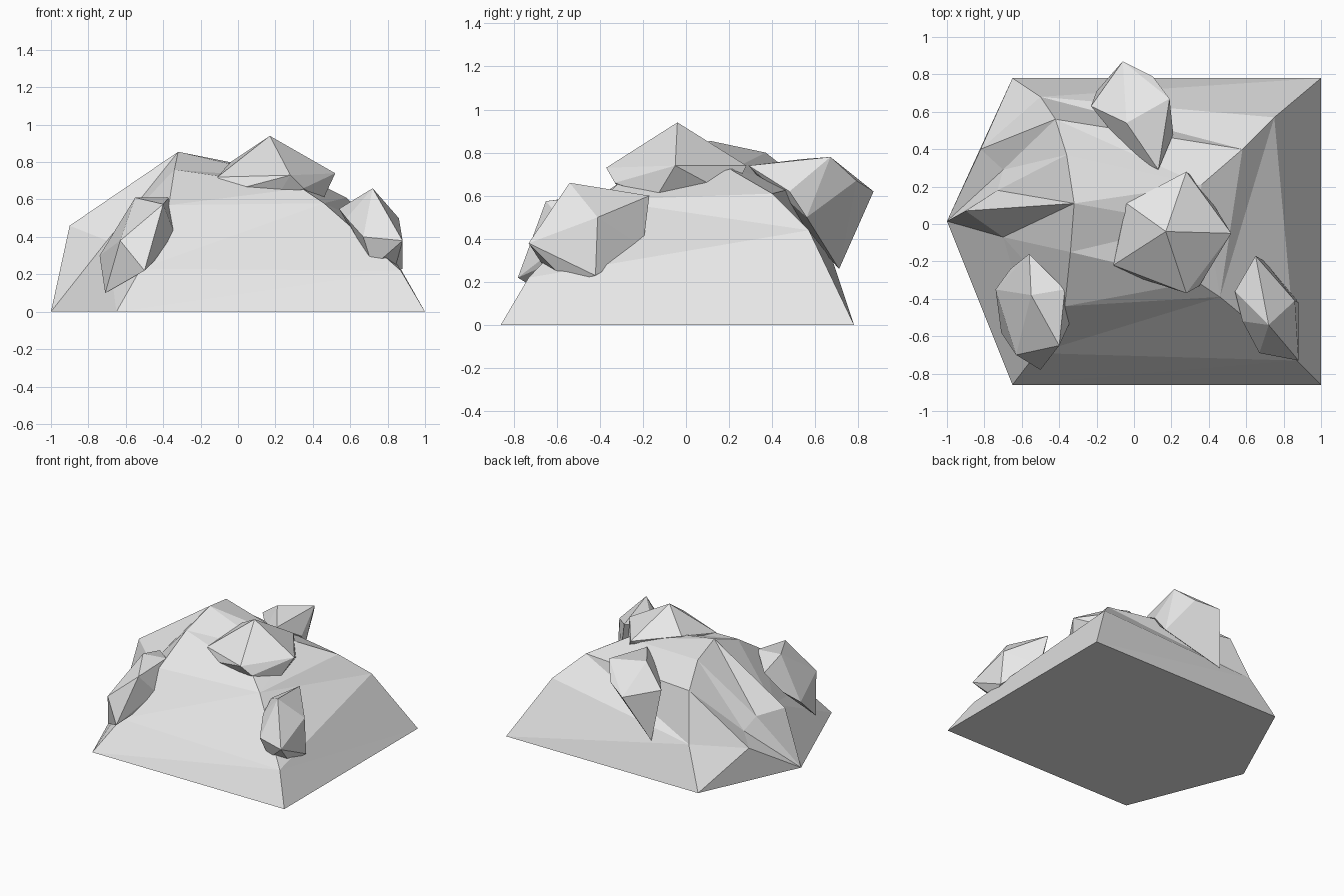
import bpy
import bmesh

cube = bpy.data.objects.get("Cube")
if cube:
    bpy.data.objects.remove(cube, do_unlink=True)

# Single stone colour
stone = bpy.data.materials.new("grey_stone")
stone.use_nodes = True
stone.diffuse_color = (0.8, 0.8, 0.8, 1)
stone.node_tree.nodes["Principled BSDF"].inputs["Base Color"].default_value = stone.diffuse_color


def finish_object(name, mesh_builder):
    """Store a bmesh as a flat shaded stone object."""
    bmesh.ops.recalc_face_normals(mesh_builder, faces=mesh_builder.faces[:])
    mesh = bpy.data.meshes.new(name)
    mesh_builder.to_mesh(mesh)
    mesh_builder.free()
    mesh.materials.append(stone)
    part = bpy.data.objects.new(name, mesh)
    bpy.context.collection.objects.link(part)
    return part


def make_boulder(name, corners):
    """Wrap a faceted convex boulder around its corner points."""
    builder = bmesh.new()
    for corner in corners:
        builder.verts.new(corner)
    hull = bmesh.ops.convex_hull(builder, input=builder.verts[:])
    unused = {v for v in hull["geom_interior"] + hull["geom_unused"]
              if isinstance(v, bmesh.types.BMVert)}
    bmesh.ops.delete(builder, geom=list(unused), context="VERTS")
    return finish_object(name, builder)


def make_mound(name, left_ridge, right_ridge, spur, tip):
    """Loft the mound between two arched ridges, then close both ends."""
    builder = bmesh.new()
    left = [builder.verts.new(p) for p in left_ridge]
    right = [builder.verts.new(p) for p in right_ridge]
    gully = [builder.verts.new(p) for p in spur]
    toe = builder.verts.new(tip)
    last = len(left) - 1

    # Top surface, from the back foot over to the front foot
    for i in range(last):
        builder.faces.new((left[i], left[i + 1], right[i + 1], right[i]))

    # Steep right-hand end, in level bands
    middle = last // 2
    for i in range(middle - 1):
        builder.faces.new((right[i], right[i + 1], right[last - i - 1], right[last - i]))
    builder.faces.new(right[middle - 1:middle + 2])

    # Creased end around the toe
    rim = [left[0]] + gully + [left[last]]
    for a, b in zip(rim, rim[1:]):
        builder.faces.new((toe, a, b))
    low, inner, upper, crest, shoulder = gully
    foot, bend, back, brow, peak = left[:middle + 1]
    for face in ((foot, bend, low), (bend, back, low), (low, back, inner),
                 (back, brow, inner), (inner, brow, upper), (brow, peak, upper),
                 (upper, peak, crest), (crest, peak, shoulder)):
        builder.faces.new(face)
    for a, b in zip(left[middle:], left[middle + 1:]):
        builder.faces.new((shoulder, a, b))

    # Flat underside
    builder.faces.new((left[0], right[0], right[last], left[last], toe))
    bmesh.ops.triangulate(builder, faces=[f for f in builder.faces if len(f.verts) == 4])
    return finish_object(name, builder)


# Main mound
make_mound(
    "rock_mound",
    left_ridge=[(-.65, .78, 0), (-.5, .68, .3), (-.42, .56, .65), (-.36, .37, .8),
                (-.32, .11, .855), (-.34, -.15, .76), (-.37, -.44, .57),
                (-.52, -.69, .23), (-.65, -.86, 0)],
    right_ridge=[(1, .78, 0), (.75, .57, .44), (.58, .4, .61), (.36, .21, .72),
                 (.3, 0, .71), (.34, -.31, .66), (.46, -.39, .58),
                 (.87, -.73, .22), (1, -.86, 0)],
    spur=[(-.82, .4, .25), (-.7, .29, .31), (-.73, .18, .39),
          (-.9, .07, .46), (-.7, -.07, .38)],
    tip=(-1, .015, 0),
)

# Boulders resting on the mound
boulders = {
    "summit_boulder": [
        (.17, -.04, .94), (.28, .28, .74), (-.04, .11, .8), (-.11, -.22, .72),
        (.28, -.37, .73), (.52, -.05, .74), (.35, -.33, .66), (.2, -.28, .6),
        (-.06, -.26, .64), (.45, -.14, .59), (.36, .21, .6), (-.08, 0, .62)],
    "back_boulder": [
        (.19, .67, .78), (-.04, .54, .77), (-.06, .87, .62), (.13, .29, .74),
        (-.23, .63, .63), (-.2, .71, .26), (-.13, .78, .48), (.1, .79, .67),
        (.21, .48, .62), (.18, .56, .5), (-.02, .37, .65)],
    "front_left_boulder": [
        (.72, -.54, .66), (.65, -.17, .6), (.88, -.73, .38), (.67, -.69, .4),
        (.86, -.41, .5), (.83, -.55, .2), (.72, -.64, .24), (.88, -.42, .23),
        (.54, -.36, .55), (.58, -.52, .5), (.7, -.2, .36)],
    "front_right_boulder": [
        (-.55, -.38, .61), (-.37, -.35, .61), (-.4, -.65, .575), (-.63, -.7, .38),
        (-.5, -.78, .22), (-.71, -.58, .1), (-.74, -.35, .3), (-.56, -.16, .55),
        (-.34, -.52, .42), (-.42, -.6, .3), (-.66, -.24, .4)],
}
for name, corners in boulders.items():
    make_boulder(name, corners)
